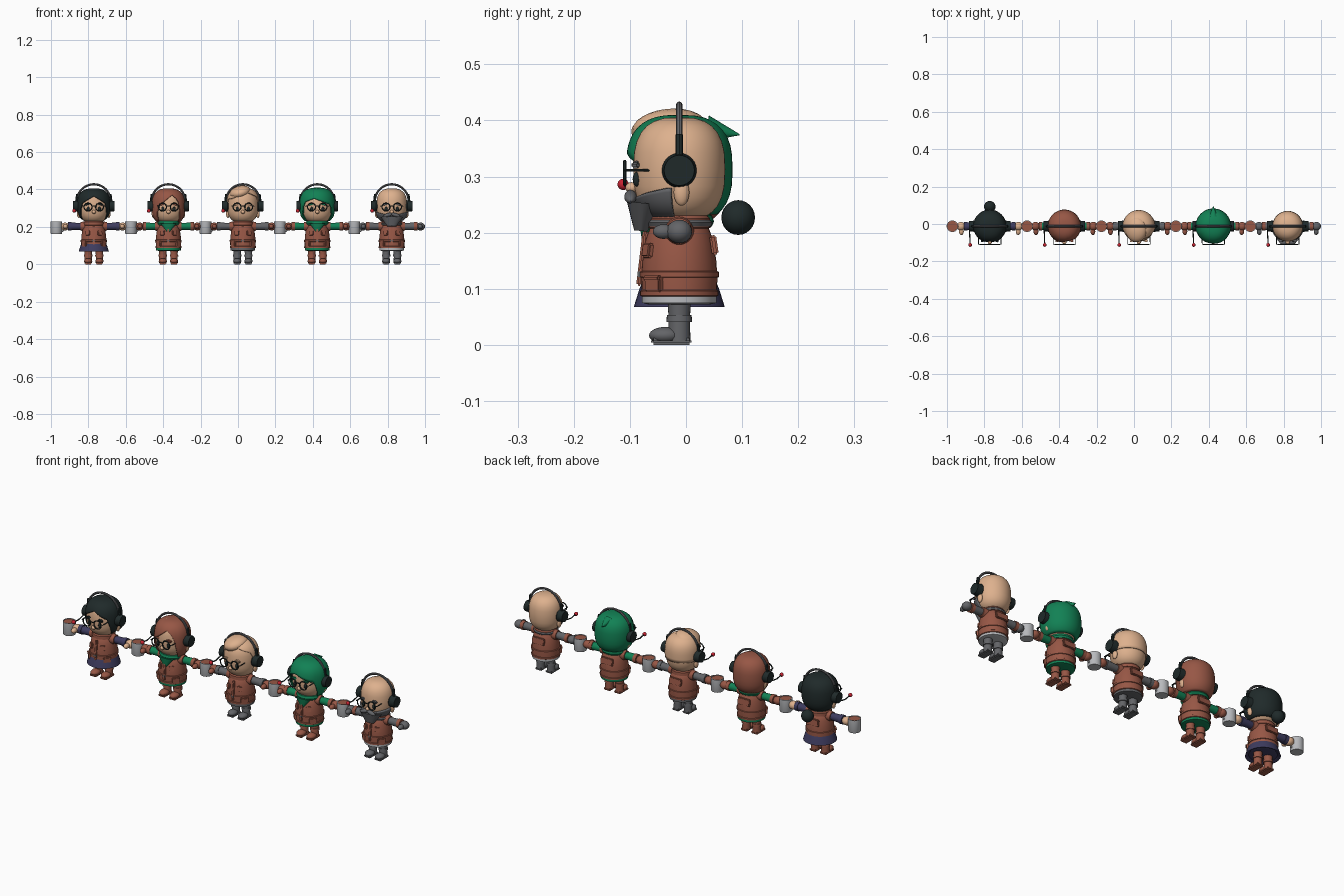
import bpy, bmesh, math
from mathutils import Vector, Matrix, Euler

if "Cube" in bpy.data.objects:
    bpy.data.objects.remove(bpy.data.objects["Cube"])

def material(name, r, g, b):
    m = bpy.data.materials.new(name)
    m.use_nodes = True
    m.diffuse_color = (r, g, b, 1)
    m.node_tree.nodes["Principled BSDF"].inputs["Base Color"].default_value = (r, g, b, 1)
    return m

SKIN = material("skin", .73, .44, .27)
BROWN = material("brown leather", .31, .095, .06)
GREEN = material("green cloth", .006, .22, .09)
DARK = material("dark", .014, .023, .023)
GREY = material("grey", .125, .128, .137)
LIGHT = material("light grey", .48, .49, .51)
NAVY = material("navy cloth", .048, .045, .114)
RED = material("red", .58, .017, .032)

CY = -.012          # depth of the body axis
origin = 0          # x of the character being built
prefix = ""

def finish(bm, name, mat):
    for f in bm.faces:
        f.smooth = True
    for e in bm.edges:
        e.smooth = e.calc_face_angle(0) < .6
    me = bpy.data.meshes.new(name)
    bm.to_mesh(me)
    bm.free()
    me.materials.append(mat)
    ob = bpy.data.objects.new(prefix + name, me)
    ob.location.x = origin
    bpy.context.collection.objects.link(ob)
    return ob

def place(loc, size=(1, 1, 1), rot=(0, 0, 0)):
    return Matrix.LocRotScale(Vector(loc), Euler(rot), Vector(size))

def ball(name, mat, loc, size, rot=(0, 0, 0)):
    bm = bmesh.new()
    bmesh.ops.create_uvsphere(bm, u_segments=20, v_segments=12, radius=1, matrix=place(loc, size, rot))
    finish(bm, name, mat)

def box(name, mat, loc, size, rot=(0, 0, 0), bevel=.003):
    bm = bmesh.new()
    bmesh.ops.create_cube(bm, size=1, matrix=place(loc, size, rot))
    bmesh.ops.bevel(bm, geom=bm.edges[:], offset=min(bevel, min(size) / 3), segments=2, affect='EDGES')
    finish(bm, name, mat)

def cone(name, mat, loc, r1, r2, depth, rot=(0, 0, 0), flat=1):
    bm = bmesh.new()
    bmesh.ops.create_cone(bm, cap_ends=True, segments=24, radius1=r1, radius2=r2, depth=depth,
                          matrix=place(loc, (1, flat, 1), rot))
    finish(bm, name, mat)

def tube(name, mat, pts, radius, cyclic=False):
    cu = bpy.data.curves.new(name, 'CURVE')
    cu.dimensions = '3D'
    cu.bevel_depth, cu.bevel_resolution, cu.use_fill_caps = radius, 2, True
    sp = cu.splines.new('POLY')
    sp.points.add(len(pts) - 1)
    for p, co in zip(sp.points, pts):
        p.co = (*co, 1)
    sp.use_cyclic_u = cyclic
    tmp = bpy.data.objects.new("tmp", cu)
    bm = bmesh.new()
    bm.from_mesh(bpy.data.meshes.new_from_object(tmp))
    bpy.data.objects.remove(tmp)
    finish(bm, name, mat)

def ring(center, rx, rz, a0=0, a1=2 * math.pi, n=24):
    x, y, z = center
    return [(x + rx * math.cos(a0 + (a1 - a0) * i / n), y, z + rz * math.sin(a0 + (a1 - a0) * i / n))
            for i in range(n if a1 - a0 > 6 else n + 1)]

def sheet(name, mat, fn, nu, nv, thick=0):
    """Surface from fn(u, v), optionally given thickness."""
    bm = bmesh.new()
    g = [[bm.verts.new(fn(i / nu, j / nv)) for j in range(nv + 1)] for i in range(nu + 1)]
    for i in range(nu):
        for j in range(nv):
            bm.faces.new((g[i][j], g[i + 1][j], g[i + 1][j + 1], g[i][j + 1]))
    bmesh.ops.remove_doubles(bm, verts=bm.verts, dist=.0002)
    ob = finish(bm, name, mat)
    if thick:
        s = ob.modifiers.new("thickness", 'SOLIDIFY')
        s.thickness, s.offset = thick, -1

def lathe(name, mat, profile, thick=0, center=(0, CY)):
    def fn(u, v):
        r, z = profile[round(v * (len(profile) - 1))]
        a = u * 2 * math.pi
        return (center[0] + r * math.sin(a), center[1] - r * math.cos(a), z)
    sheet(name, mat, fn, 32, len(profile) - 1, thick)

def shell(name, mat, R, low, high=lambda a: 9, half=math.pi, zc=.313, h=.093, thick=.006, p=2.7):
    """Part of a rounded head form between two height rules; angle 0 faces front."""
    def phi(z):
        s = max(-1, min(1, (z - zc) / h))
        return math.copysign(math.asin(abs(s) ** (p / 2)), s)
    def fn(u, v):
        a = (2 * u - 1) * half
        t = phi(low(a)) * (1 - v) + phi(high(a)) * v
        r = R * max(0, math.cos(t)) ** (2 / p)
        z = zc + h * math.copysign(abs(math.sin(t)) ** (2 / p), t)
        return (r * math.sin(a), CY - r * math.cos(a), z)
    sheet(name, mat, fn, 48, 14, thick)

def ramp(x, a, b, lo, hi):
    t = max(0, min(1, (x - a) / (b - a)))
    return lo + (hi - lo) * t

def head_and_headset(brow):
    shell("head", SKIN, .082, lambda a: 0, thick=0)
    ball("nose", SKIN, (0, -.097, .28), (.011, .011, .010))
    tube("headband", GREY, ring((0, CY, .338), .09, .09, 0, math.pi), .0058)
    tube("glasses_bridge", DARK, [(-.012, -.109, .312), (.012, -.109, .312)], .0025)
    for s in (-1, 1):
        cone("ear_cup", DARK, (s * .097, CY, .311), .030, .027, .028, (0, s * math.pi / 2, 0))
        ball("ear_pad", DARK, (s * .083, CY, .311), (.012, .031, .031))
        tube("band_slider", DARK, [(s * .093, CY, .335), (s * .088, CY, .375)], .007)
        ball("ear", SKIN, (s * .08, CY + .004, .272), (.010, .014, .024))
        ball("eye", DARK, (s * .03, -.088, .295), (.008, .007, .013))
        box("eyebrow", brow, (s * .032, -.087, .322), (.032, .014, .011), (0, s * .15, -s * .3))
        tube("glasses_rim", DARK, ring((s * .031, -.109, .306), .021, .021), .003, True)
        tube("glasses_temple", DARK, [(s * .052, -.109, .311), (s * .06, -.107, .311), (s * .06, -.04, .311)], .0022)
    tube("microphone_boom", DARK, [(-.106, CY, .30), (-.108, -.035, .287), (-.107, -.07, .281), (-.105, -.108, .286)], .003)
    ball("microphone", RED, (-.105, -.112, .286), (.010, .010, .010))

def body(sleeve, cuff, hand, legs, trim):
    # Jacket with belt, collar, yoke and pockets
    lathe("jacket", BROWN, [(0, .092), (.06, .088), (.067, .092), (.068, .12), (.066, .15), (.061, .185),
                            (.052, .21), (.036, .23), (0, .235)])
    lathe("belt", BROWN, [(.066, .119), (.071, .121), (.071, .130), (.066, .132)])
    lathe("hem", BROWN, [(.066, .086), (.070, .088), (.070, .096), (.067, .098)])
    lathe("undershirt", trim, [(0, .076), (.055, .072), (.066, .075), (.066, .09)])
    lathe("collar", BROWN, [(.045, .205), (.056, .209), (.055, .225), (.045, .236)])
    box("jacket_placket", BROWN, (0, CY - .066, .155), (.014, .010, .10), (-.12, 0, 0))
    box("belt_buckle", GREY, (0, CY - .071, .126), (.018, .007, .014))
    box("back_flap", BROWN, (0, CY + .062, .178), (.07, .012, .035), (.15, 0, 0))
    for s in (-1, 1):
        a = s * .85
        box("hip_pocket", BROWN, (.066 * math.sin(a), CY - .066 * math.cos(a), .109), (.036, .018, .030), (0, 0, a))
        box("hip_pocket_flap", BROWN, (.069 * math.sin(a), CY - .069 * math.cos(a), .119), (.038, .018, .010), (0, 0, a))
        box("chest_pocket", BROWN, (s * .032, CY - .055, .168), (.026, .014, .026), (-.15, 0, s * .5))
        # Arms held straight out
        turn = (0, s * math.pi / 2, 0)
        cone("shoulder", BROWN, (s * .056, CY, .203), .027, .023, .03, turn)
        cone("sleeve", sleeve, (s * .092, CY, .203), .018, .020, .064, turn)
        cone("cuff", cuff, (s * .128, CY, .203), .023, .023, .018, turn)
        ball("hand", hand, (s * .154, CY, .202), (.024, .023, .021))
        ball("thumb", hand, (s * .152, CY - .028, .202), (.013, .019, .013))
        # Legs and boots
        x = s * .03
        cone("leg", legs, (x, CY, .055), .018, .021, .06)
        cone("boot_cuff", legs, (x, CY, .047), .023, .022, .012)
        cone("boot_shaft", legs, (x, CY, .025), .020, .019, .036)
        ball("boot_toe", legs, (x, -.037, .017), (.022, .029, .015))
        box("boot_sole", legs, (x, -.026, .006), (.038, .072, .012), bevel=.004)

def mug():
    c = (-.20, CY)
    lathe("mug", LIGHT, [(0, .162), (.029, .162), (.031, .166), (.031, .229), (.028, .229), (.028, .222)], center=c)
    cone("coffee", BROWN, (c[0], CY, .224), .028, .028, .004)
    tube("mug_handle", LIGHT, ring((-.172, CY, .196), .013, .02), .004, True)

def scarf(mat):
    lathe("scarf", mat, [(.046, .207), (.058, .211), (.062, .220), (.058, .231), (.045, .236)])
    cone("scarf_point", mat, (0, CY - .058, .192), .002, .042, .05, (-.2, 0, 0), .45)

# x position, sleeve, cuff, hand, legs, trim, eyebrow colour
crew = {
    "bun_": (-.771, NAVY, NAVY, SKIN, BROWN, NAVY, DARK),
    "long_hair_": (-.372, GREEN, BROWN, BROWN, BROWN, GREEN, BROWN),
    "quiff_": (.026, GREY, GREY, BROWN, GREY, GREY, SKIN),
    "green_hair_": (.424, GREEN, BROWN, BROWN, BROWN, GREEN, GREEN),
    "beard_": (.822, GREY, BROWN, GREY, GREY, LIGHT, GREY),
}
for prefix, (origin, sleeve, cuff, hand, legs, trim, brow) in crew.items():
    head_and_headset(brow)
    body(sleeve, cuff, hand, legs, trim)
    mug()
    if prefix == "bun_":
        shell("hair", DARK, .089, lambda a: ramp(abs(a), 0, .8, .365, .325) - ramp(abs(a), .8, 1.15, 0, .085),
              zc=.315, h=.091)
        ball("hair_bun", DARK, (0, .093, .227), (.031, .030, .031))
        lathe("skirt", NAVY, [(.066, .112), (.071, .10), (.081, .068), (.076, .068), (.05, .085)])
    elif prefix == "long_hair_":
        shell("hair", BROWN, .089, lambda a: ramp(abs(a - .25), 0, .8, .372, .315) - ramp(abs(a), .62, .95, 0, .09),
              zc=.308, h=.098)
        scarf(GREEN)
    elif prefix == "quiff_":
        shell("hair", SKIN, .087, lambda a: ramp(abs(a - .35), 0, 1.2, .385, .350) - ramp(abs(a), 1.2, 1.6, 0, .06),
              zc=.315, h=.095)
        ball("hair_quiff", SKIN, (-.015, -.03, .385), (.058, .068, .034), (.1, -.25, 0))
    elif prefix == "green_hair_":
        shell("hair", GREEN, .095, lambda a: ramp(abs(a + .2), 0, .9, .352, .322) - ramp(abs(a), .85, 1.15, 0, .09),
              zc=.313, h=.097)
        cone("hair_tip", GREEN, (0, .066, .380), .024, .001, .06, (-1.75, 0, 0))
        scarf(GREEN)
    else:
        shell("beard", GREY, .090, lambda a: .225, lambda a: ramp(abs(a), .3, 1.3, .262, .278), half=1.4, thick=.01)
        cone("beard_point", GREY, (0, -.078, .228), .024, .060, .05, (-.1, 0, 0), .5)
        lathe("neck_scarf", GREY, [(.045, .207), (.057, .211), (.060, .218), (.045, .232)])
        for s in (-1, 1):
            ball("moustache", GREY, (s * .02, -.099, .264), (.025, .011, .010), (0, s * .3, 0))
